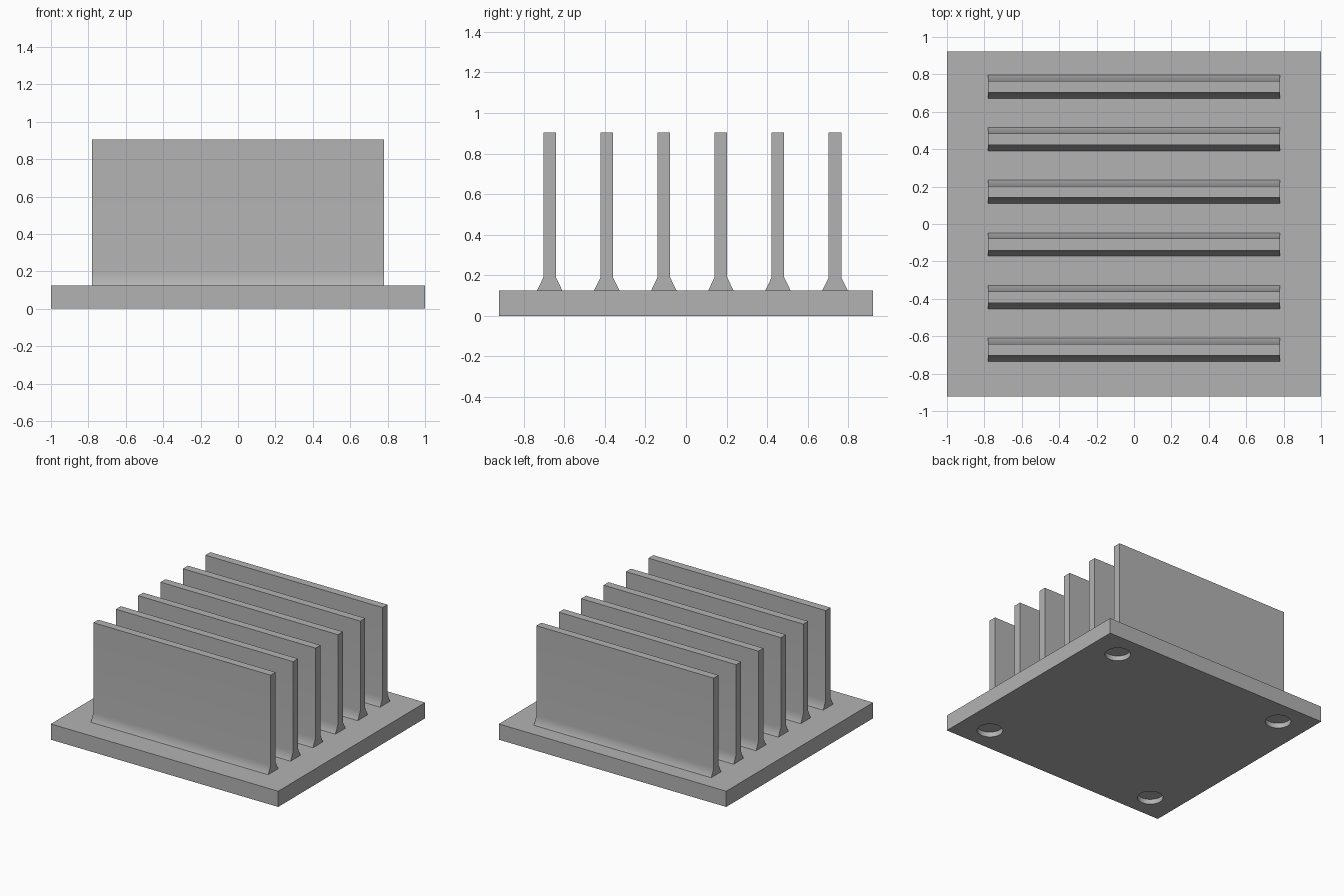
import bpy
import bmesh
from math import radians

if "Cube" in bpy.data.objects:
    bpy.data.objects.remove(bpy.data.objects["Cube"], do_unlink=True)

BASE_TOP = 0.125
FIN_TOP = 0.905
FLARE_TOP = 0.19

# Aluminium grey
metal = bpy.data.materials.new("aluminium_grey")
metal.use_nodes = True
GREY = (0.45, 0.45, 0.45, 1)
metal.diffuse_color = GREY
metal.node_tree.nodes["Principled BSDF"].inputs["Base Color"].default_value = GREY


def smooth(obj):
    bpy.ops.object.select_all(action='DESELECT')
    obj.select_set(True)
    bpy.context.view_layer.objects.active = obj
    bpy.ops.object.shade_smooth_by_angle(angle=radians(35))


# Base plate
bpy.ops.mesh.primitive_cube_add(size=1, location=(0, 0, BASE_TOP / 2))
base = bpy.context.object
base.name = "base_plate"
base.dimensions = (2, 1.846, BASE_TOP)
bpy.ops.object.transform_apply(location=True, scale=True)
base.data.materials.append(metal)

# Four blind mounting holes under the plate
for sx in (-1, 1):
    for sy in (-1, 1):
        bpy.ops.mesh.primitive_cylinder_add(
            vertices=48, radius=0.0935, depth=0.08,
            location=(sx * 0.76, sy * 0.722, 0))
        cutter = bpy.context.object
        cutter.name = "hole_cutter"
        cutter.hide_render = True
        cutter.data.materials.append(metal)
        bpy.context.view_layer.objects.active = base
        cut = base.modifiers.new("hole", 'BOOLEAN')
        cut.operation = 'DIFFERENCE'
        cut.solver = 'EXACT'
        cut.object = cutter
        bpy.ops.object.modifier_apply(modifier=cut.name)
        bpy.data.objects.remove(cutter, do_unlink=True)
smooth(base)


# Cooling fin: a thin plate profile with a flared foot, extruded along x
def make_fin(name, y):
    half = [(0.0625, BASE_TOP), (0.031, FLARE_TOP), (0.031, FIN_TOP)]
    profile = half + [(-w, z) for w, z in reversed(half)]
    bm = bmesh.new()
    face = bm.faces.new([bm.verts.new((-0.78, w, z)) for w, z in profile])
    ext = bmesh.ops.extrude_face_region(bm, geom=[face])
    moved = [v for v in ext["geom"] if isinstance(v, bmesh.types.BMVert)]
    bmesh.ops.translate(bm, verts=moved, vec=(1.56, 0, 0))
    bmesh.ops.recalc_face_normals(bm, faces=bm.faces)
    mesh = bpy.data.meshes.new(name)
    bm.to_mesh(mesh)
    bm.free()
    mesh.materials.append(metal)
    fin = bpy.data.objects.new(name, mesh)
    fin.location.y = y
    bpy.context.collection.objects.link(fin)
    smooth(fin)
    # Tall faces stay flat, the flare blends into them
    weighted = fin.modifiers.new("face_weighting", 'WEIGHTED_NORMAL')
    weighted.keep_sharp = True


for i in range(6):
    make_fin(f"cooling_fin_{i + 1}", -0.672 + 0.2813 * i)
